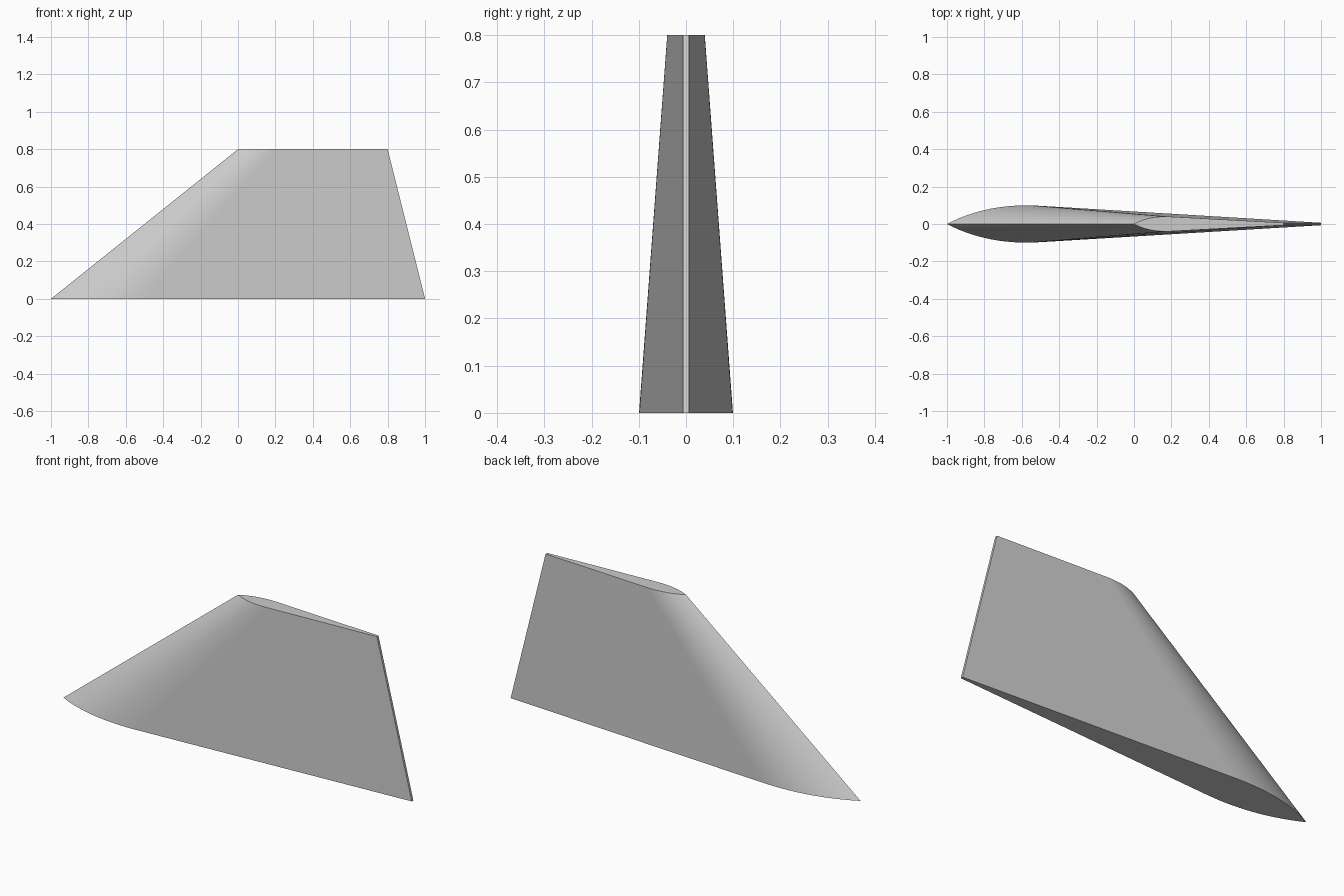
import bpy
import bmesh
from mathutils import Vector

cube = bpy.data.objects.get("Cube")
if cube:
    bpy.data.objects.remove(cube, do_unlink=True)

HEIGHT = 0.8
TRAIL = 0.0065   # half thickness of the blunt trailing edge
STEPS = 20


def section(bm, lead, chord, z):
    """Symmetric aerofoil loop: curved nose, flat flanks, blunt tail."""
    nose = Vector((0, 0))
    ctrl = Vector((0.11, 0.0575)) * chord
    shoulder = Vector((0.25, 0.0485)) * chord
    side = []
    for i in range(1, STEPS + 1):
        t = i / STEPS
        side.append(nose * (1 - t) ** 2 + ctrl * 2 * t * (1 - t) + shoulder * t * t)
    side.append(Vector((chord, TRAIL)))
    loop = [nose] + [Vector((p.x, -p.y)) for p in side] + side[::-1]
    return [bm.verts.new((lead + p.x, p.y, z)) for p in loop]


# Painted surface
grey = bpy.data.materials.new("light_grey")
grey.use_nodes = True
colour = (0.6, 0.6, 0.6, 1)
grey.diffuse_color = colour
grey.node_tree.nodes["Principled BSDF"].inputs["Base Color"].default_value = colour

# Swept, tapered fin lofted from root to tip
bm = bmesh.new()
root = section(bm, -1.0, 2.0, 0)
tip = section(bm, 0.0, 0.8, HEIGHT)
count = len(root)
for i in range(count):
    j = (i + 1) % count
    bm.faces.new((root[i], root[j], tip[j], tip[i]))
bm.faces.new(root[::-1])
bm.faces.new(tip)
bmesh.ops.recalc_face_normals(bm, faces=bm.faces)

mesh = bpy.data.meshes.new("fin")
bm.to_mesh(mesh)
bm.free()
mesh.materials.append(grey)
fin = bpy.data.objects.new("fin", mesh)
bpy.context.collection.objects.link(fin)

# Smooth nose with crisp rims and leading edge
bpy.ops.object.select_all(action="DESELECT")
fin.select_set(True)
bpy.context.view_layer.objects.active = fin
bpy.ops.object.shade_smooth_by_angle(angle=0.5)
